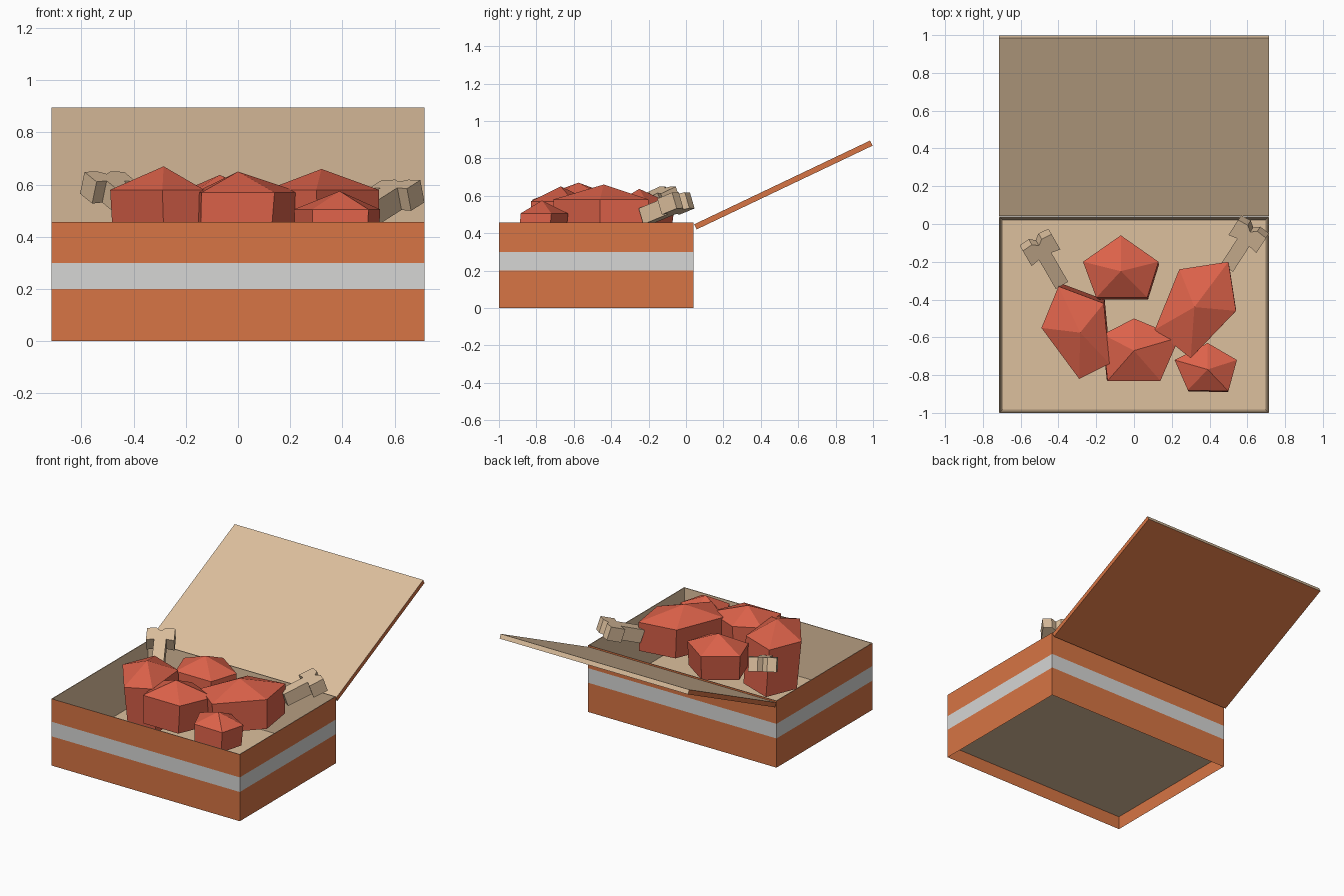
import bpy, bmesh
from mathutils import Vector

if "Cube" in bpy.data.objects:
    bpy.data.objects.remove(bpy.data.objects["Cube"], do_unlink=True)


def material(name, rgb):
    m = bpy.data.materials.new(name)
    m.use_nodes = True
    m.diffuse_color = (*rgb, 1)
    m.node_tree.nodes["Principled BSDF"].inputs["Base Color"].default_value = (*rgb, 1)
    return m


ORANGE = material("orange", (0.68, 0.178, 0.058))
GREY = material("light grey", (0.67, 0.67, 0.66))
TAN = material("tan", (0.72, 0.525, 0.34))
RED = material("red", (0.72, 0.122, 0.068))


def finish(bm, name, mats, normals=True):
    if normals:
        bmesh.ops.recalc_face_normals(bm, faces=bm.faces[:])
    mesh = bpy.data.meshes.new(name)
    bm.to_mesh(mesh)
    bm.free()
    for m in mats:
        mesh.materials.append(m)
    ob = bpy.data.objects.new(name, mesh)
    bpy.context.collection.objects.link(ob)
    return ob


def ring(bm, points):
    return [bm.verts.new(p) for p in points]


def bridge(bm, a, b, mat=0):
    n = len(a)
    for i in range(n):
        j = (i + 1) % n
        bm.faces.new((a[i], a[j], b[j], b[i])).material_index = mat


# Box: banded outer walls folding over the rim to a tapered liner and raised floor
W, FRONT, BACK, TOP = 0.714, -1.0, 0.04, 0.457


def rectangle(z, inset=0.0):
    x, f, b = W - inset, FRONT + inset, BACK - inset
    return [(-x, f, z), (x, f, z), (x, b, z), (-x, b, z)]


bm = bmesh.new()
levels = [(0, 0), (0.2, 0), (0.3, 0), (TOP, 0), (TOP, 0.005), (0.09, 0.018)]
rings = [ring(bm, rectangle(z, inset)) for z, inset in levels]
for k, mat in enumerate((0, 1, 0, 2, 2)):
    bridge(bm, rings[k], rings[k + 1], mat)
bm.faces.new(rings[-1]).material_index = 2
# orange inner skirt under the floor
skirt = [ring(bm, rectangle(z, 0.003)) for z in (0, 0.088)]
bridge(bm, skirt[1], skirt[0], 0)
bm.faces.new(skirt[1][::-1]).material_index = 2
finish(bm, "box", [ORANGE, GREY, TAN], normals=False)

# Open lid: slanted slab, tan on the upper face and ends, orange elsewhere
profile = [(0.043, 0.447), (0.984, 0.895), (0.998, 0.868), (0.057, 0.42)]
bm = bmesh.new()
sides = [ring(bm, [(x, y, z) for y, z in profile]) for x in (-W, W)]
bridge(bm, *sides)
for s in sides:
    bm.faces.new(s)
bmesh.ops.recalc_face_normals(bm, faces=bm.faces[:])
for f in bm.faces:
    n = f.normal
    f.material_index = 1 if abs(n.x) > 0.5 or (n.z < -0.5) else 0
finish(bm, "lid", [TAN, ORANGE])


# Chunks: five-sided prisms with pyramid tops
def chunk(name, apex, eave, base, plan, lean=(0.0, 0.0)):
    bm = bmesh.new()
    top = ring(bm, [(x, y, eave) for x, y in plan])
    low = ring(bm, [(apex[0] + (x - apex[0]) * 0.96 + lean[0],
                     apex[1] + (y - apex[1]) * 0.96 + lean[1], base) for x, y in plan])
    tip = bm.verts.new(apex)
    bridge(bm, top, low)
    bm.faces.new(low)
    for i in range(len(top)):
        bm.faces.new((top[i], top[(i + 1) % len(top)], tip))
    finish(bm, name, [RED])


chunk("back_chunk", (-0.07, -0.25, 0.637), 0.55, 0.38,
      [(-0.07, -0.06), (0.13, -0.2), (0.07, -0.39), (-0.2, -0.39), (-0.27, -0.2)], (0.01, -0.015))
chunk("right_chunk", (-0.285, -0.575, 0.67), 0.58, 0.26,
      [(-0.4, -0.33), (-0.16, -0.42), (-0.13, -0.74), (-0.29, -0.82), (-0.49, -0.55)], (0.01, 0.025))
chunk("front_chunk", (0, -0.67, 0.65), 0.57, 0.375,
      [(0, -0.5), (0.24, -0.6), (0.14, -0.83), (-0.14, -0.83), (-0.165, -0.585)], (-0.01, 0))
chunk("left_chunk", (0.32, -0.44, 0.66), 0.58, 0.38,
      [(0.24, -0.24), (0.5, -0.2), (0.54, -0.46), (0.3, -0.71), (0.11, -0.56)], (0.01, 0.0))
chunk("small_chunk", (0.39, -0.77, 0.575), 0.505, 0.37,
      [(0.39, -0.63), (0.545, -0.72), (0.5, -0.885), (0.285, -0.88), (0.215, -0.72)], (0, -0.01))


# Bones: notched T outline, extruded and laid from tip to head
def bone(name, tip, head):
    tip, head = Vector(tip), Vector(head)
    axis = head - tip
    length = axis.length
    u = axis.normalized()
    v = Vector((0, 0, 1)).cross(u).normalized()
    w = u.cross(v)
    half = [(0, 0.038), (length - 0.045, 0.038), (length - 0.055, 0.088),
            (length + 0.045, 0.088), (length + 0.05, 0.03)]
    outline = half + [(length + 0.025, 0)] + [(a, -b) for a, b in reversed(half)]
    bm = bmesh.new()
    caps = [ring(bm, [tip + u * a + v * b + w * h for a, b in outline]) for h in (-0.045, 0.045)]
    bridge(bm, *caps)
    for c in caps:
        bm.faces.new(c)
    finish(bm, name, [TAN])


bone("right_bone", (-0.39, -0.31, 0.50), (-0.5, -0.12, 0.59))
bone("left_bone", (0.5, -0.22, 0.49), (0.61, -0.05, 0.56))
